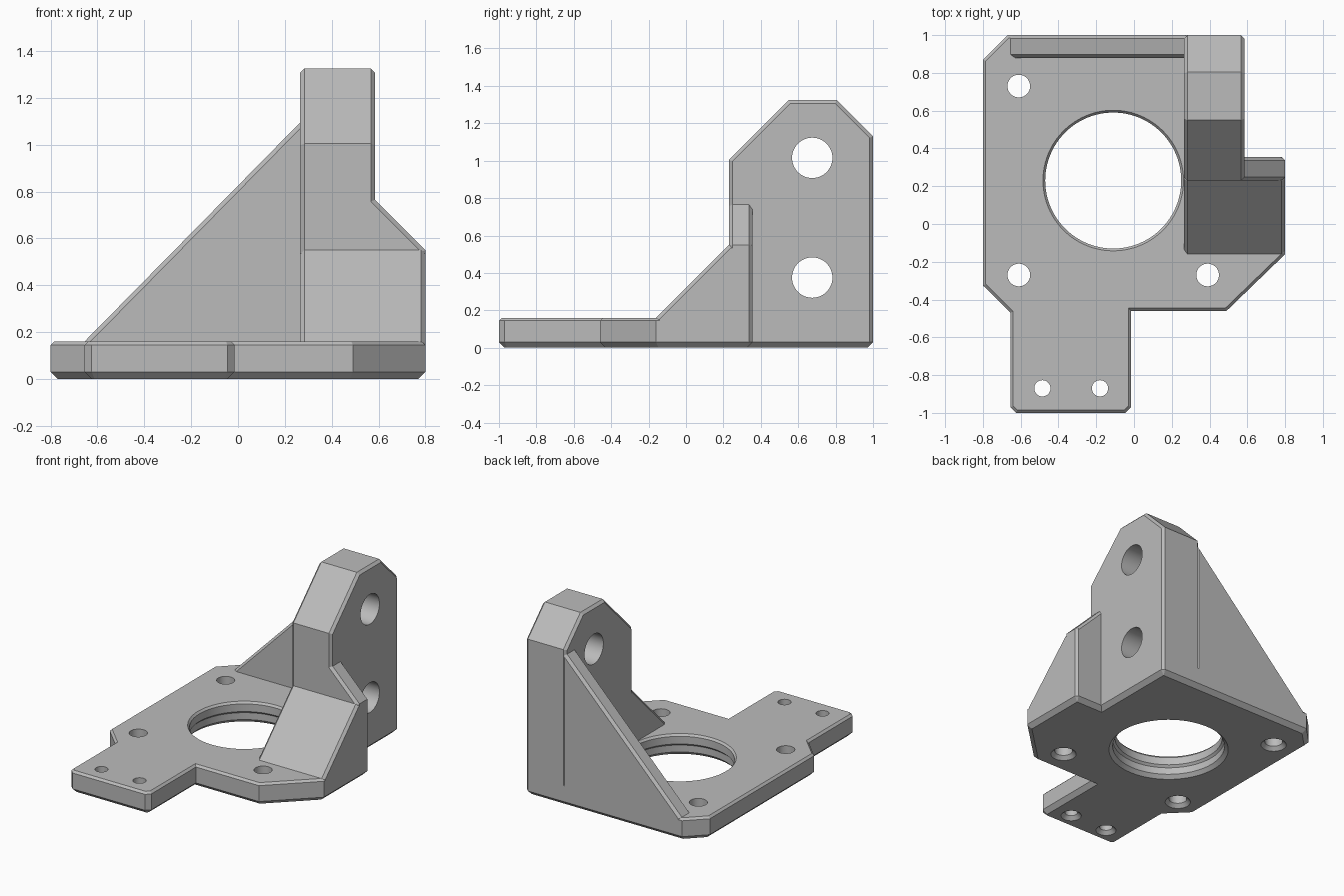
import bpy
import bmesh
import math
from mathutils import Vector

if "Cube" in bpy.data.objects:
    bpy.data.objects.remove(bpy.data.objects["Cube"], do_unlink=True)

grey = bpy.data.materials.new("plastic_grey")
grey.use_nodes = True
COLOUR = (0.5, 0.5, 0.5, 1)
grey.diffuse_color = COLOUR
grey.node_tree.nodes["Principled BSDF"].inputs["Base Color"].default_value = COLOUR

CHAMFER = 0.018
# Maps (u, v, along) to world axes
AXES = {
    "x": lambda u, v, w: (w, u, v),
    "y": lambda u, v, w: (u, w, v),
    "z": lambda u, v, w: (u, v, w),
}


def inset(points, d):
    """Move every side of a closed outline inward by d, with mitred corners."""
    pts = [Vector(p) for p in points]
    n = len(pts)
    area = sum(pts[i - 1].cross(pts[i]) for i in range(n))
    side = 1 if area > 0 else -1
    out = []
    for i, p in enumerate(pts):
        a = (p - pts[i - 1]).normalized()
        b = (pts[(i + 1) % n] - p).normalized()
        na, nb = Vector((-a.y, a.x)) * side, Vector((-b.y, b.x)) * side
        out.append(p + (na + nb) * d / (1 + na.dot(nb)))
    return out


def loft(name, outline, axis, layers):
    """Solid through insets of one outline; layers are (position, inset)."""
    bm = bmesh.new()
    rings = [[bm.verts.new(AXES[axis](p.x, p.y, w)) for p in inset(outline, d)]
             for w, d in layers]
    n = len(outline)
    for low, high in zip(rings, rings[1:]):
        for i in range(n):
            j = (i + 1) % n
            bm.faces.new((low[i], low[j], high[j], high[i]))
    bm.faces.new(rings[0])
    bm.faces.new(rings[-1])
    bmesh.ops.recalc_face_normals(bm, faces=bm.faces)
    mesh = bpy.data.meshes.new(name)
    bm.to_mesh(mesh)
    bm.free()
    mesh.materials.append(grey)
    obj = bpy.data.objects.new(name, mesh)
    bpy.context.collection.objects.link(obj)
    return obj


def slab(name, outline, axis, start, end, c=CHAMFER):
    """Prism with chamfered end rims."""
    return loft(name, outline, axis,
                [(start, c), (start + c, 0), (end - c, 0), (end, c)])


def bore(name, u, v, axis, layers, sides=48):
    """Round cutter; layers are (position, radius)."""
    ring = [(u + math.cos(math.tau * i / sides), v + math.sin(math.tau * i / sides))
            for i in range(sides)]
    k = math.cos(math.pi / sides)
    return loft(name, ring, axis, [(w, (1 - r) * k) for w, r in layers])


def combine(body, other, operation):
    """Apply a boolean and discard the helper."""
    other.hide_render = True
    mod = body.modifiers.new(operation, "BOOLEAN")
    mod.object, mod.operation, mod.solver = other, operation, "EXACT"
    bpy.context.view_layer.objects.active = body
    bpy.ops.object.modifier_apply(modifier=mod.name)
    bpy.data.objects.remove(other, do_unlink=True)


# Base plate with front tab
C = CHAMFER
plate = [(-0.8, 0.87), (-0.8, -0.325), (-0.655, -0.47), (-0.655, -0.97),
         (-0.625, -1), (-0.045, -1), (-0.015, -0.97), (-0.015, -0.46),
         (0.49, -0.46), (0.8, -0.16), (0.8, 0.355 - C), (0.8 - C, 0.355),
         (0.585, 0.355), (0.585, 1 - C), (0.585 - C, 1), (-0.67, 1)]
bracket = loft("motor_bracket", plate, "z",
               [(0, 0.03), (0.03, 0), (0.145, 0), (0.16, 0.015)])

# Upright wall, sloped foot, side shoulder and rear gusset
BURIED = 0.04
wall = slab("upright_wall",
            [(0.23, BURIED), (0.23, 1.005), (0.55, 1.325), (0.805, 1.325),
             (1, 1.13), (1, BURIED)], "x", 0.265, 0.585)
foot = slab("sloped_foot",
            [(-0.16, BURIED), (-0.16, 0.16), (0.23, 0.55), (0.355, 0.55),
             (0.355, BURIED)], "x", 0.265, 0.8)
shoulder = slab("side_shoulder",
                [(0.5, BURIED), (0.8, BURIED), (0.8, 0.55), (0.5, 0.85)],
                "y", 0.23, 0.355)
gusset = slab("rear_gusset",
              [(-0.655, BURIED), (0.29, BURIED), (0.29, 1.12), (-0.655, 0.16)],
              "y", 0.88, 1)
for part in (wall, foot, shoulder, gusset):
    combine(bracket, part, "UNION")

# Stepped centre opening
cutters = [bore("centre_opening", -0.11, 0.23, "z",
                [(-0.01, 0.41), (0.025, 0.375), (0.075, 0.375), (0.09, 0.36),
                 (0.145, 0.36), (0.161, 0.373)], 96)]

# Mounting holes, countersunk below
for x, y, r in ((-0.61, 0.73, 0.06), (-0.61, -0.27, 0.06), (0.39, -0.27, 0.06),
                (-0.485, -0.87, 0.043), (-0.18, -0.87, 0.043)):
    cutters.append(bore("mount_hole", x, y, "z",
                        [(-0.01, r + 0.035), (0.025, r), (0.2, r)]))

# Rod holes through the wall
for z in (0.375, 1.015):
    cutters.append(bore("rod_hole", 0.675, z, "x", [(0.2, 0.108), (0.7, 0.108)]))
for cutter in cutters:
    combine(bracket, cutter, "DIFFERENCE")

bpy.ops.object.select_all(action="DESELECT")
bracket.select_set(True)
bpy.context.view_layer.objects.active = bracket
bpy.ops.object.shade_smooth_by_angle(angle=math.radians(30))
